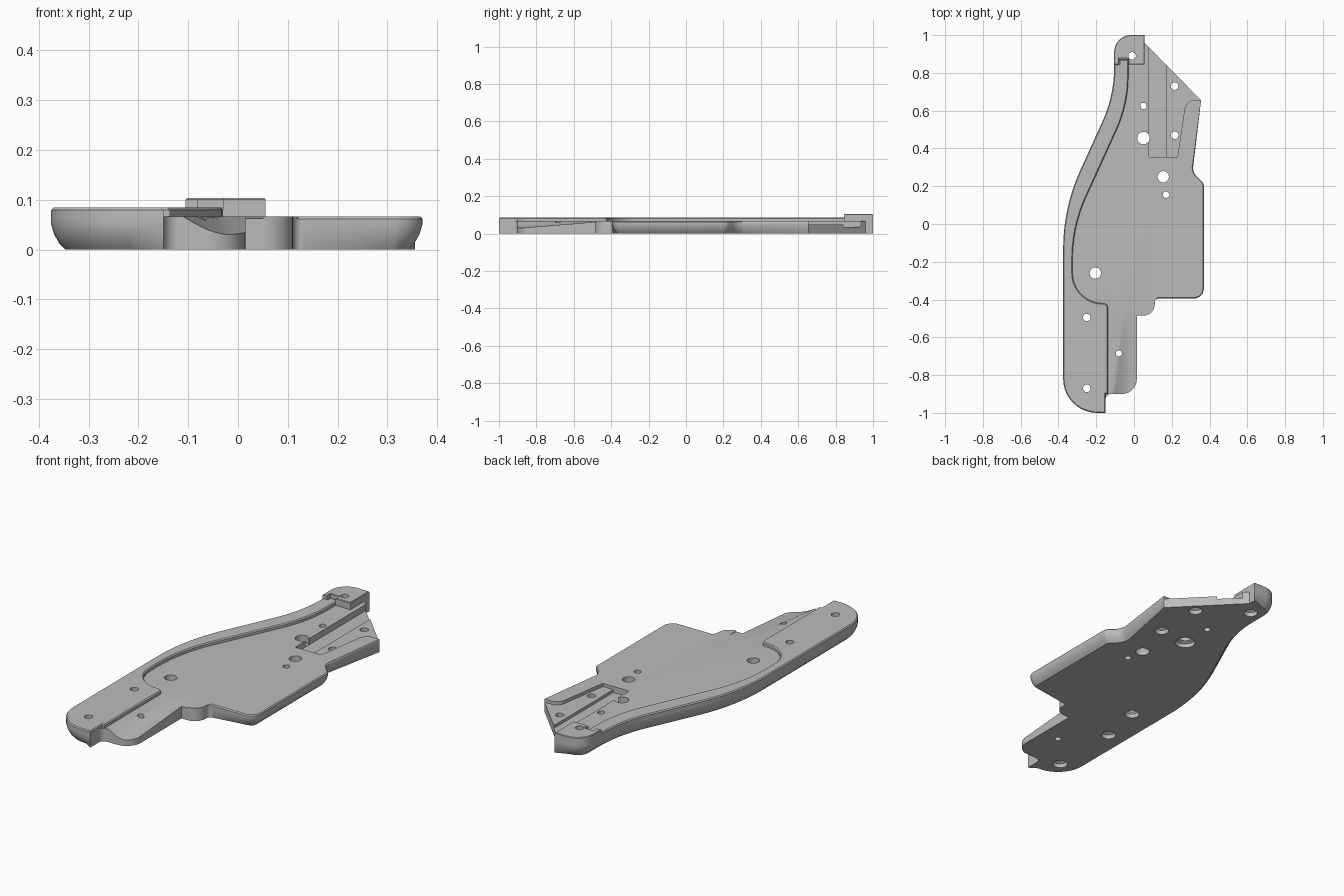
import bpy, bmesh, math
from mathutils import Vector

cube = bpy.data.objects.get("Cube")
if cube:
    bpy.data.objects.remove(cube, do_unlink=True)

grey = bpy.data.materials.new("plain_grey")
grey.use_nodes = True
grey.diffuse_color = (0.5, 0.5, 0.5, 1)
grey.node_tree.nodes["Principled BSDF"].inputs["Base Color"].default_value = (0.5, 0.5, 0.5, 1)

FLOOR, RIM, PAD = 0.067, 0.085, 0.104


def rounded(corners, steps=10):
    """Polygon from (x, y[, radius]) corners with true arc fillets."""
    pts = []
    for i, c in enumerate(corners):
        p = Vector(c[:2])
        r = c[2] if len(c) > 2 else 0
        if not r:
            pts.append(p)
            continue
        a = (Vector(corners[i - 1][:2]) - p).normalized()
        b = (Vector(corners[(i + 1) % len(corners)][:2]) - p).normalized()
        half = a.angle(b) / 2
        centre = p + (a + b).normalized() * r / math.sin(half)
        start = p + a * r / math.tan(half) - centre
        end = p + b * r / math.tan(half) - centre
        sweep = start.angle(end)
        for k in range(steps + 1):
            t = k / steps
            pts.append(centre + (start * math.sin((1 - t) * sweep)
                                 + end * math.sin(t * sweep)) / math.sin(sweep))
    return pts


def inset(pts, dist, weight=lambda p: 1):
    """Mitred inward offset of a counter-clockwise polygon."""
    out = []
    for i, p in enumerate(pts):
        d1 = (p - pts[i - 1]).normalized()
        d2 = (pts[(i + 1) % len(pts)] - p).normalized()
        n1, n2 = Vector((-d1.y, d1.x)), Vector((-d2.y, d2.x))
        out.append(p + (n1 + n2) / max(1 + n1.dot(n2), 0.4) * dist * weight(p))
    return out


def add_loft(bm, rings):
    loops = [[bm.verts.new(v) for v in ring] for ring in rings]
    for lo, hi in zip(loops, loops[1:]):
        for i in range(len(lo)):
            j = (i + 1) % len(lo)
            bm.faces.new((lo[i], lo[j], hi[j], hi[i]))
    bm.faces.new(loops[0][::-1])
    bm.faces.new(loops[-1])


def make(name, *lofts):
    bm = bmesh.new()
    for rings in lofts:
        add_loft(bm, rings)
    bmesh.ops.recalc_face_normals(bm, faces=bm.faces)
    mesh = bpy.data.meshes.new(name)
    bm.to_mesh(mesh)
    bm.free()
    mesh.materials.append(grey)
    obj = bpy.data.objects.new(name, mesh)
    bpy.context.collection.objects.link(obj)
    return obj


def at(pts, z):
    return [(p.x, p.y, z) for p in pts]


def prism(pts, bottom, top, chamfer=0.0):
    rings = [at(pts, bottom), at(pts, top - chamfer)]
    return rings + [at(inset(pts, chamfer), top)] if chamfer else rings


# Main plate with a rounded underside edge
outline = rounded([
    (-0.375, -1, 0.18), (-0.15, -1), (-0.15, -0.9, 0.03), (0.015, -0.9, 0.08),
    (0.015, -0.485), (0.11, -0.485, 0.06), (0.11, -0.395, 0.02),
    (0.37, -0.395, 0.055), (0.37, 0.215, 0.04), (0.31, 0.275, 0.06),
    (0.355, 0.655), (0.055, 0.96), (0.055, 1), (-0.105, 1, 0.09),
    (-0.105, 0.68, 0.7), (-0.375, 0.085, 1.0)])


def under(p):
    foot = p.y < -0.38 and -0.16 < p.x < 0.2
    diagonal = p.x > 0.05 and p.y > 0.6
    return 0 if foot or diagonal else 1


def over(p):
    return 1 if p.x > 0.12 and p.y < 0.6 else 0


rings = [at(inset(outline, d, under), z)
         for d, z in ((0.028, 0), (0.016, 0.013), (0.006, 0.03), (0, 0.05))]
rings += [at(outline, FLOOR - 0.005), at(inset(outline, 0.005, over), FLOOR)]
plate = make("main_plate", rings)

# Raised rim along the right side
rim = make("side_rim", prism(rounded([
    (-0.375, -1, 0.18), (-0.15, -1), (-0.15, -0.9), (-0.137, -0.9),
    (-0.137, -0.42, 0.025), (-0.325, -0.42, 0.16), (-0.325, -0.015, 0.8),
    (-0.03, 0.634, 0.7), (-0.03, 0.87), (-0.08, 0.87), (-0.08, 0.848),
    (-0.105, 0.848), (-0.105, 0.68, 0.7), (-0.375, 0.085, 1.0)]),
    FLOOR, RIM, 0.005))

# Notched pad at the rear tip
pad = make("rear_pad", prism(rounded([
    (-0.105, 0.845), (-0.08, 0.845), (-0.08, 0.875), (-0.03, 0.875),
    (-0.03, 0.845), (0.055, 0.845), (0.055, 1), (-0.105, 1, 0.09)]),
    FLOOR, PAD, 0.003))

# Cutters: rear slot and shelf
slot = make("slot_cutter", prism(rounded(
    [(0.08, 0.355), (0.17, 0.355), (0.17, 1.1), (0.08, 1.1)]), 0.035, 0.2))
shelf = make("shelf_cutter", prism(rounded(
    [(0.165, 0.355), (0.23, 0.355), (0.275, 0.655, 0.05), (0.5, 0.655),
     (0.5, 1.1), (0.165, 1.1)]), 0.05, 0.2))

# Cutter: sloping scoop in the front foot
sections = []
for k in range(7):
    t = k / 6
    y = -0.95 + 0.52 * t
    left = -0.118 + 0.07 * t
    depth = 0.042 * (1 - t)
    sec = []
    for i in range(9):
        s = i / 8
        sec.append((left + (-0.01 - left) * s, y,
                    FLOOR - depth * math.sin(s * math.pi / 2)))
    sections.append(sec + [(0.05, y, FLOOR - depth), (0.05, y, 0.15), (left, y, 0.15)])
scoop = make("scoop_cutter", sections)

# Cutter: screw holes, countersunk from below
holes = []
for x, y, r, wide in (
        (0.05, 0.455, 0.033, 0.05), (0.05, 0.625, 0.017, 0.017),
        (0.155, 0.25, 0.03, 0.035), (0.17, 0.155, 0.017, 0.017),
        (-0.205, -0.26, 0.03, 0.036), (-0.25, -0.495, 0.02, 0.036),
        (-0.25, -0.87, 0.02, 0.036), (-0.08, -0.685, 0.016, 0.016),
        (-0.01, 0.89, 0.02, 0.034), (0.215, 0.73, 0.02, 0.034),
        (0.215, 0.47, 0.02, 0.034)):
    circle = [Vector((math.cos(a * math.tau / 24), math.sin(a * math.tau / 24)))
              for a in range(24)]
    holes.append([at([Vector((x, y)) + c * rad for c in circle], z)
                  for rad, z in ((wide, -0.05), (wide, 0.022), (r, 0.03), (r, 0.2))])
drill = make("hole_cutter", *holes)

# Apply the cuts and finish the shading
for obj, cutters in ((plate, (slot, shelf, scoop, drill)), (rim, (drill,)), (pad, (drill,))):
    bpy.ops.object.select_all(action="DESELECT")
    obj.select_set(True)
    bpy.context.view_layer.objects.active = obj
    for cutter in cutters:
        mod = obj.modifiers.new("cut", "BOOLEAN")
        mod.operation, mod.solver, mod.object = "DIFFERENCE", "EXACT", cutter
        bpy.ops.object.modifier_apply(modifier=mod.name)
    bpy.ops.object.shade_smooth_by_angle(angle=math.radians(30))
for cutter in (slot, shelf, scoop, drill):
    bpy.data.objects.remove(cutter, do_unlink=True)
